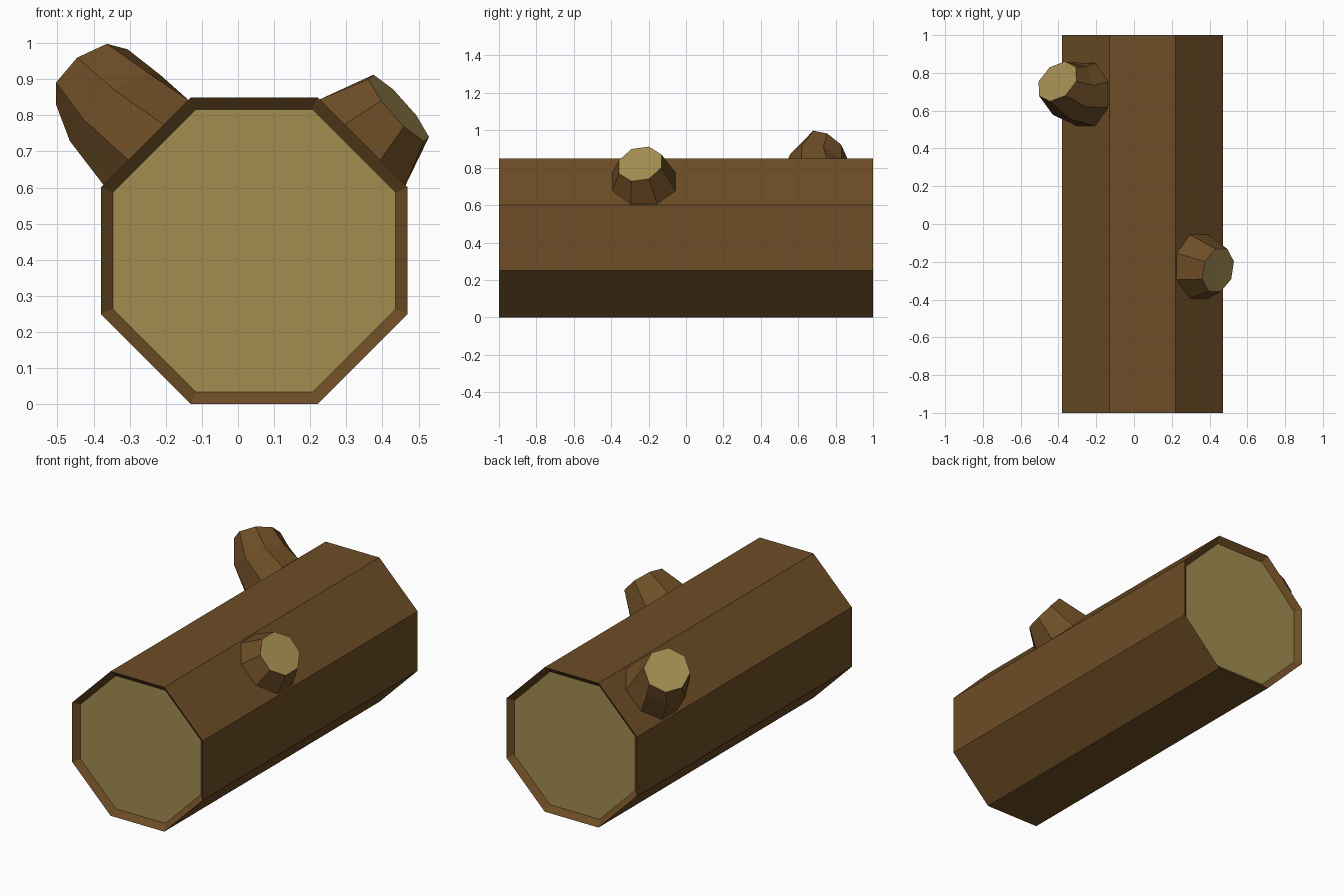
import bpy, bmesh, math
from mathutils import Vector

if "Cube" in bpy.data.objects:
    bpy.data.objects.remove(bpy.data.objects["Cube"])


def material(name, rgb):
    m = bpy.data.materials.new(name)
    m.diffuse_color = (*rgb, 1)
    m.use_nodes = True
    m.node_tree.nodes["Principled BSDF"].inputs["Base Color"].default_value = m.diffuse_color
    return m


BARK = material("brown bark", (0.155, 0.075, 0.019))
WOOD = material("pale cut wood", (0.36, 0.265, 0.08))


def octagon(bm, center, normal, radius, turn):
    # ring of eight vertices around a tilted axis, starting near +y
    n = Vector(normal).normalized()
    y = Vector((0, 1, 0))
    u = (y - n * n.dot(y)).normalized()
    v = n.cross(u)
    ring = []
    for i in range(8):
        a = math.radians(turn + 45 * i)
        ring.append(bm.verts.new(Vector(center) + radius * (math.cos(a) * u + math.sin(a) * v)))
    return ring


def loft(bm, rings):
    # side walls between successive rings, returns the two end caps
    for a, b in zip(rings, rings[1:]):
        for i in range(8):
            j = (i + 1) % 8
            bm.faces.new((a[i], a[j], b[j], b[i]))
    return [bm.faces.new(rings[0][::-1]), bm.faces.new(rings[-1])]


def finish(bm, name):
    bmesh.ops.recalc_face_normals(bm, faces=bm.faces)
    me = bpy.data.meshes.new(name)
    bm.to_mesh(me)
    bm.free()
    me.materials.append(BARK)
    me.materials.append(WOOD)
    bpy.context.collection.objects.link(bpy.data.objects.new(name, me))


# Log trunk with slightly recessed cut ends
bm = bmesh.new()
CX, CZ, H, E = 0.045, 0.425, 0.425, 0.175
profile = [(E, H), (H, E), (H, -E), (E, -H), (-E, -H), (-H, -E), (-H, E), (-E, H)]
rings = [[bm.verts.new((CX + x, y, CZ + z)) for x, z in profile] for y in (-1, 1)]
ends = loft(bm, rings)
bmesh.ops.recalc_face_normals(bm, faces=bm.faces)
for end in ends:
    bmesh.ops.inset_region(bm, faces=[end], thickness=0.036, depth=-0.03)
    end.material_index = 1
finish(bm, "log_trunk")


# Branch stubs: each ring is centre, axis, radius, turn
def stub(name, specs):
    bm = bmesh.new()
    loft(bm, [octagon(bm, *s) for s in specs])[1].material_index = 1
    finish(bm, name)


stub("right_branch_stub", [
    ((0.345, -0.225, 0.725), (1, 0, 1), 0.182, 22.5),
    ((0.445, -0.245, 0.82), (0.73, -0.2, 0.65), 0.125, 22.5)])
stub("left_branch_stub", [
    ((-0.255, 0.685, 0.725), (-1, 0, 1), 0.18, 22.5),
    ((-0.34, 0.705, 0.82), (-0.6, 0.25, 0.75), 0.158, 11),
    ((-0.405, 0.755, 0.907), (-0.51, 0.53, 0.67), 0.125, 0)])
